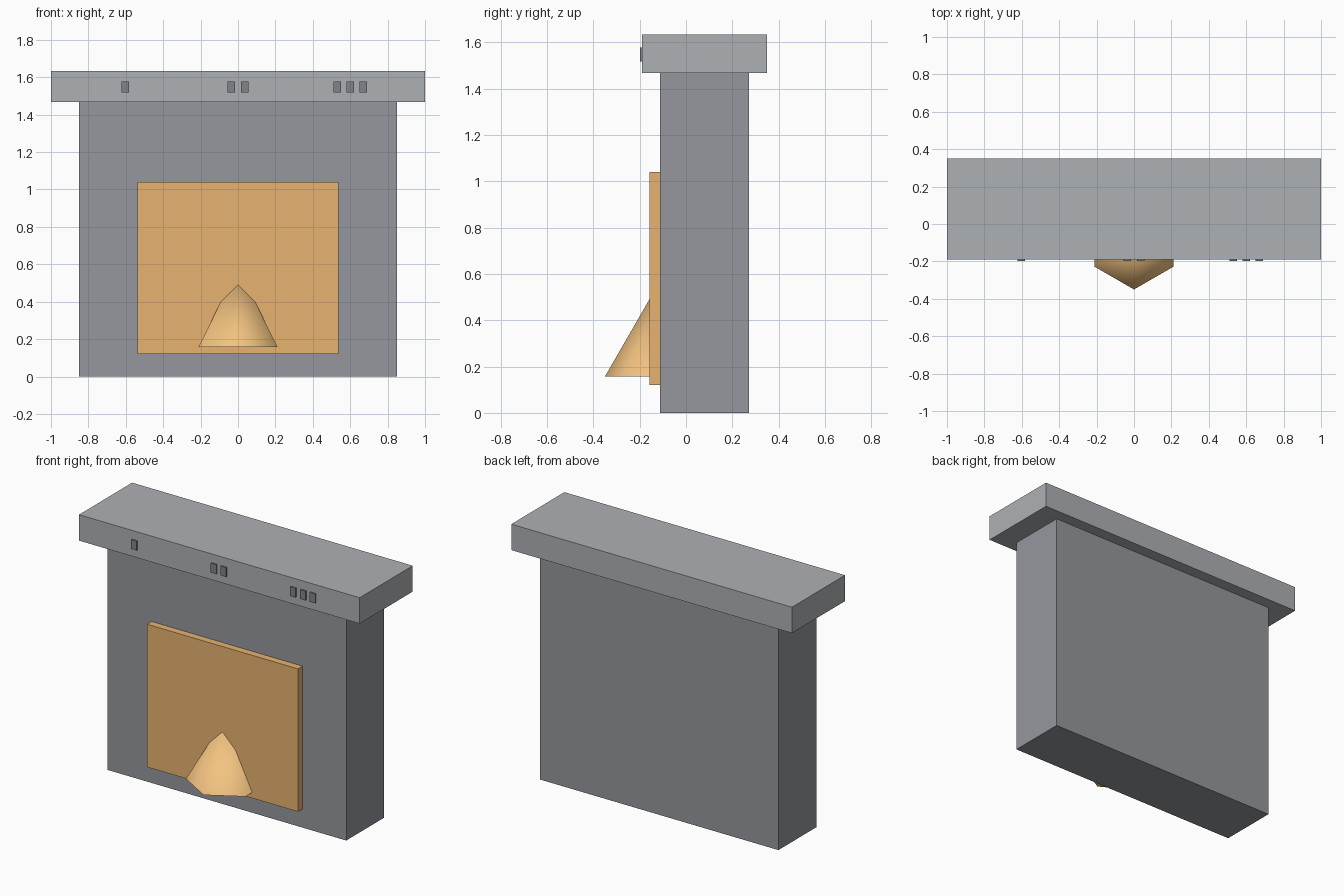
import bpy, bmesh
from mathutils import Matrix

if "Cube" in bpy.data.objects:
    bpy.data.objects.remove(bpy.data.objects["Cube"])


def material(name, rgb):
    mat = bpy.data.materials.new(name)
    mat.diffuse_color = (*rgb, 1.0)
    mat.use_nodes = True
    mat.node_tree.nodes["Principled BSDF"].inputs["Base Color"].default_value = mat.diffuse_color
    return mat


def add_object(name, bm, mat):
    mesh = bpy.data.meshes.new(name)
    bm.to_mesh(mesh)
    bm.free()
    mesh.materials.append(mat)
    obj = bpy.data.objects.new(name, mesh)
    bpy.context.collection.objects.link(obj)
    return obj


def box(name, x, y, z, mat):
    """Box from (min, max) ranges on each axis."""
    bm = bmesh.new()
    size = [r[1] - r[0] for r in (x, y, z)]
    centre = [(r[0] + r[1]) / 2 for r in (x, y, z)]
    bmesh.ops.create_cube(bm, size=1, matrix=Matrix.Translation(centre) @ Matrix.Diagonal((*size, 1)))
    return add_object(name, bm, mat)


stone = material("stone", (0.30, 0.31, 0.34))
pale_stone = material("pale_stone", (0.42, 0.44, 0.46))
dark_stone = material("dark_stone", (0.22, 0.23, 0.26))
glow = material("glow", (0.80, 0.45, 0.16))
fire = material("fire", (0.90, 0.55, 0.22))

# Chimney body, mantel shelf and glowing firebox panel
box("chimney_body", (-0.85, 0.85), (-0.112, 0.273), (0, 1.467), stone)
box("mantel", (-1, 1), (-0.19, 0.35), (1.467, 1.634), pale_stone)
box("firebox_panel", (-0.538, 0.538), (-0.158, -0.108), (0.12, 1.04), glow)

# Small raised blocks on the mantel front, in groups of one, two and three
for x in (-0.603, -0.035, 0.035, 0.53, 0.60, 0.67):
    box("mantel_block", (x - 0.02, x + 0.02), (-0.199, -0.179), (1.518, 1.578), dark_stone)

# Six-sided flame cone, half sunk into the panel, one corner facing forward
radius, height = 0.245, 0.425
bm = bmesh.new()
bmesh.ops.create_cone(bm, cap_ends=True, segments=6, radius1=radius, radius2=0, depth=height,
                      matrix=Matrix.Translation((0, -0.105, 0.157 + height / 2)))
bmesh.ops.remove_doubles(bm, verts=bm.verts, dist=1e-4)
front = min(bm.verts, key=lambda v: v.co.y)
if abs(front.co.x) > 0.01:
    bmesh.ops.rotate(bm, verts=bm.verts, cent=(0, -0.105, 0),
                     matrix=Matrix.Rotation(0.5235988, 3, 'Z'))
for face in bm.faces:
    face.smooth = len(face.verts) == 3
for edge in bm.edges:
    edge.smooth = all(len(f.verts) == 3 for f in edge.link_faces)
add_object("flame", bm, fire)
